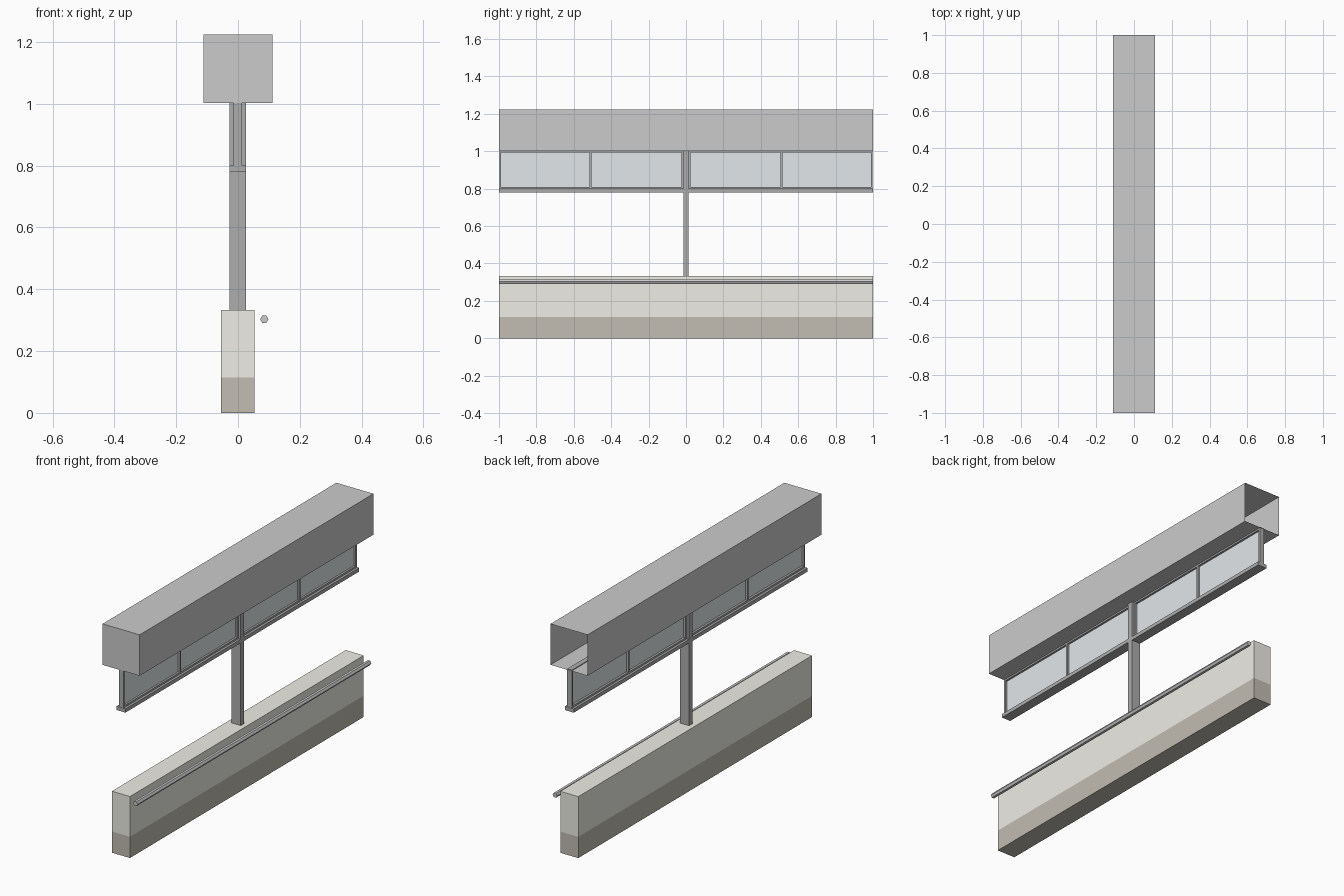
import bpy, bmesh, math

if "Cube" in bpy.data.objects:
    bpy.data.objects.remove(bpy.data.objects["Cube"])


def material(name, rgb):
    m = bpy.data.materials.new(name)
    m.diffuse_color = (*rgb, 1)
    m.use_nodes = True
    m.node_tree.nodes["Principled BSDF"].inputs["Base Color"].default_value = m.diffuse_color
    return m


CREAM = material("cream_paint", (0.86, 0.85, 0.79))
BROWN = material("brown_skirting", (0.54, 0.51, 0.45))
DARK = material("dark_metal", (0.42, 0.42, 0.42))
GLASS = material("window_glass", (0.76, 0.80, 0.82))
GREY = material("light_grey", (0.69, 0.69, 0.69))


def finish(name, bm, mat):
    bmesh.ops.recalc_face_normals(bm, faces=bm.faces)
    mesh = bpy.data.meshes.new(name)
    bm.to_mesh(mesh)
    bm.free()
    mesh.materials.append(mat)
    ob = bpy.data.objects.new(name, mesh)
    bpy.context.collection.objects.link(ob)
    return ob


def box(name, x, y, z, mat, open_back=False):
    bm = bmesh.new()
    bmesh.ops.create_cube(bm, size=1)
    for v in bm.verts:
        v.co = [lo + (c + 0.5) * (hi - lo) for c, (lo, hi) in zip(v.co, (x, y, z))]
    bm.normal_update()
    if open_back:
        back = [f for f in bm.faces if f.normal.y > 0.9]
        bmesh.ops.delete(bm, geom=back, context='FACES_ONLY')
    return finish(name, bm, mat)


# Low wall: skirting below, painted panel above
wall_x, full_y = (-0.055, 0.053), (-1, 1)
box("wall_skirting", wall_x, full_y, (0, 0.115), BROWN)
box("wall_panel", wall_x, full_y, (0.115, 0.333), CREAM)

# Overhead box, open at the back end
box("overhead_box", (-0.111, 0.111), full_y, (1.002, 1.224), GREY, open_back=True)

# Centre post and wide sill
wide_x, slim_x = (-0.028, 0.026), (-0.015, 0.013)
box("centre_post", wide_x, (-0.014, 0.014), (0.333, 1.002), DARK)
box("window_sill", wide_x, full_y, (0.78, 0.80), DARK)

# Windows on both sides of the post: rails, uprights and panes
for side, s in (("front", -1), ("back", 1)):
    def span(a, b):
        return tuple(sorted((s * a, s * b)))
    box(f"{side}_bottom_rail", slim_x, span(0.014, 0.998), (0.80, 0.81), DARK)
    box(f"{side}_top_rail", slim_x, span(0.014, 0.998), (0.993, 1.006), DARK)
    for part, a, b in (("inner_jamb", 0.014, 0.025), ("mullion", 0.505, 0.515),
                       ("end_jamb", 0.988, 0.998)):
        box(f"{side}_{part}", slim_x, span(a, b), (0.81, 0.993), DARK)
    for part, a, b in (("inner_pane", 0.025, 0.505), ("outer_pane", 0.515, 0.988)):
        box(f"{side}_{part}", (-0.003, 0.002), span(a, b), (0.81, 0.993), GLASS)

# Six-sided handrail along the right side
bm = bmesh.new()
bmesh.ops.create_cone(bm, cap_ends=True, segments=6, radius1=0.0135, radius2=0.0135, depth=2)
for v in bm.verts:
    x, y, z = v.co
    a = math.atan2(y, x) + math.radians(30 if abs(x) < 1e-5 or abs(y) > 0.0134 else 0)
    v.co = (x, y, z)
pointing_up = any(abs(v.co.x) < 1e-5 for v in bm.verts)
for v in bm.verts:
    x, y, z = v.co
    v.co = (0.085, z, 0.303)
    v.co.x += y if pointing_up else x
    v.co.z += x if pointing_up else y
finish("handrail", bm, GREY)
